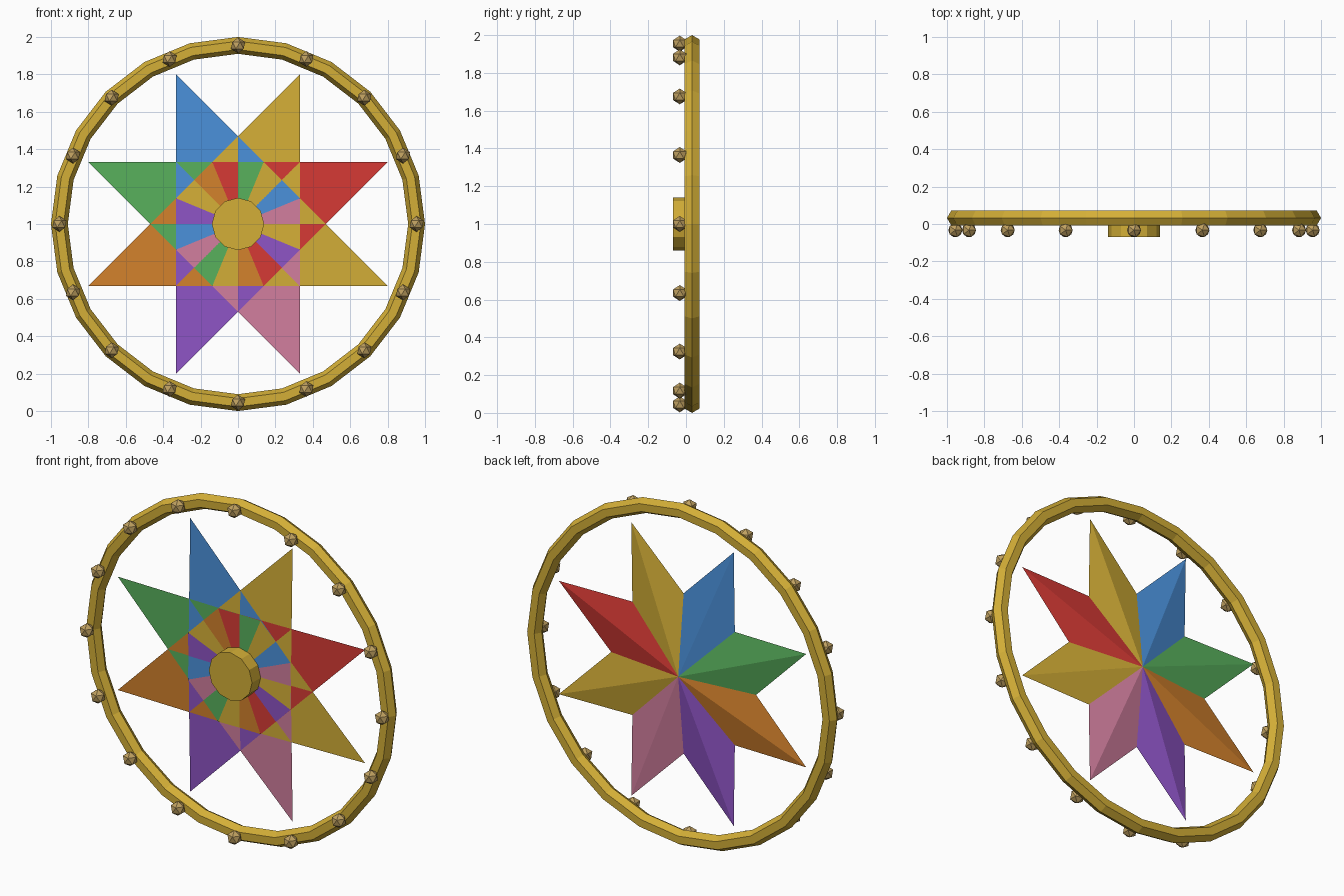
import bpy
import bmesh
from math import cos, sin, tan, pi, radians
from mathutils import Vector, Matrix

if "Cube" in bpy.data.objects:
    bpy.data.objects.remove(bpy.data.objects["Cube"], do_unlink=True)

CENTRE_Z = 1.0
RING_RADIUS, RING_TUBE, RING_Y = 0.955, 0.045, 0.032
STAR_RADIUS = 0.866


def linear(c):
    return c / 12.92 if c <= 0.04045 else ((c + 0.055) / 1.055) ** 2.4


def material(name, hex_code):
    rgb = [linear(int(hex_code[i:i + 2], 16) / 255) for i in (0, 2, 4)]
    mat = bpy.data.materials.new(name)
    mat.use_nodes = True
    mat.diffuse_color = (*rgb, 1)
    mat.node_tree.nodes["Principled BSDF"].inputs["Base Color"].default_value = (*rgb, 1)
    return mat


gold = material("gold", "D4AF37")
brass = material("pale_brass", "BFA060")
red = material("red", "D63A35")
blue = material("blue", "4A90D9")
green = material("green", "58B05C")
orange = material("orange", "D4822C")
purple = material("purple", "9055C8")
pink = material("pink", "D480A0")


def add_object(name, bm, mat):
    bmesh.ops.recalc_face_normals(bm, faces=bm.faces)
    mesh = bpy.data.meshes.new(name)
    bm.to_mesh(mesh)
    bm.free()
    mesh.materials.append(mat)
    obj = bpy.data.objects.new(name, mesh)
    bpy.context.collection.objects.link(obj)
    return obj


def polar(radius, angle, y):
    return Vector((radius * cos(angle), y, CENTRE_Z + radius * sin(angle)))


# Outer ring: hexagonal section swept around the wheel
def build_ring(segments=24, sides=6):
    bm = bmesh.new()
    loops = []
    for i in range(segments):
        a = 2 * pi * i / segments
        loops.append([bm.verts.new(polar(RING_RADIUS + RING_TUBE * cos(b), a,
                                         RING_Y + RING_TUBE * sin(b)))
                      for b in (2 * pi * j / sides for j in range(sides))])
    for i in range(segments):
        here, after = loops[i], loops[(i + 1) % segments]
        for j in range(sides):
            k = (j + 1) % sides
            bm.faces.new((here[j], after[j], after[k], here[k]))
    add_object("outer_ring", bm, gold)


# Star point: flattened three-sided spike, ridge at the back, overlapping at the middle
def build_star_point(name, angle, mat):
    half_width = STAR_RADIUS * tan(radians(22.5))
    side = angle + pi / 2
    bm = bmesh.new()
    tip = bm.verts.new(polar(STAR_RADIUS, angle, RING_Y))
    left = bm.verts.new(polar(half_width, side, RING_Y - 0.02))
    right = bm.verts.new(polar(-half_width, side, RING_Y - 0.02))
    ridge = bm.verts.new(polar(0, angle, RING_Y + 0.04))
    for face in ((tip, left, right), (tip, left, ridge),
                 (tip, right, ridge), (left, right, ridge)):
        bm.faces.new(face)
    add_object(name, bm, mat)


# Centre hub
def build_hub():
    bm = bmesh.new()
    turn = Matrix.Translation((0, -0.03, CENTRE_Z)) @ Matrix.Rotation(pi / 2, 4, 'X')
    bmesh.ops.create_cone(bm, cap_ends=True, segments=12, radius1=0.14,
                          radius2=0.14, depth=0.08, matrix=turn)
    add_object("centre_hub", bm, gold)


# Faceted studs along the front of the ring
def build_studs(count=16):
    for i in range(count):
        bm = bmesh.new()
        spot = polar(RING_RADIUS, 2 * pi * i / count, -0.033)
        bmesh.ops.create_icosphere(bm, subdivisions=1, radius=0.042,
                                   matrix=Matrix.Translation(spot))
        add_object(f"ring_stud_{i + 1}", bm, brass)


build_ring()
build_hub()
build_studs()
for i, colour in enumerate((red, gold, blue, green, orange, purple, pink, gold)):
    build_star_point(f"star_point_{i + 1}", radians(22.5 + 45 * i), colour)
